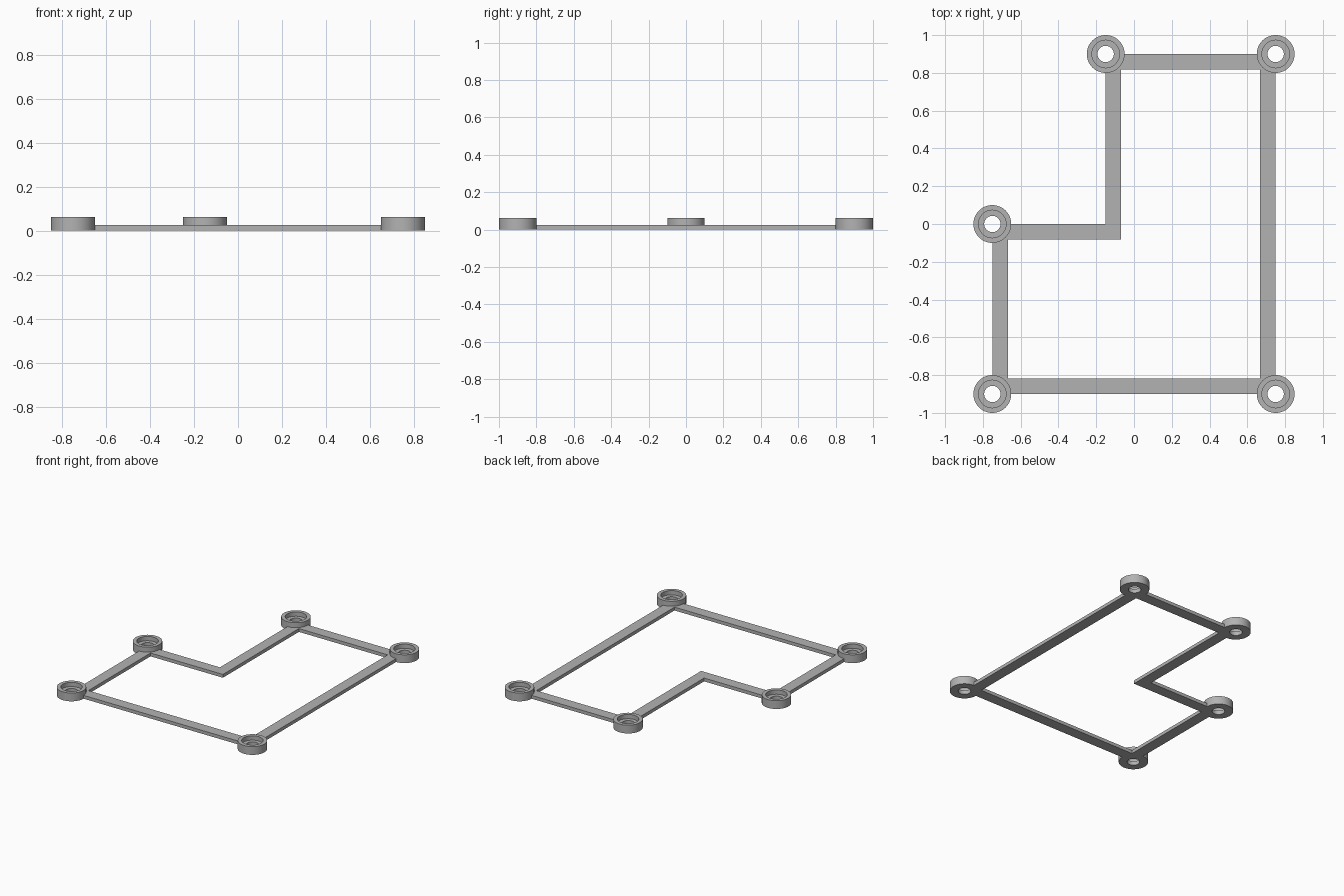
import bpy, bmesh, math

cube = bpy.data.objects.get("Cube")
if cube:
    bpy.data.objects.remove(cube, do_unlink=True)

BAR_W, BAR_H = 0.082, 0.025
RING_H, FLOOR_Z = 0.062, 0.03
OUTER_R, RECESS_R, HOLE_R = 0.1, 0.073, 0.043
SEGMENTS = 64

grey = bpy.data.materials.new("plain_grey")
grey.use_nodes = True
colour = (0.45, 0.45, 0.45, 1)
grey.diffuse_color = colour
grey.node_tree.nodes["Principled BSDF"].inputs["Base Color"].default_value = colour


def add_object(name, bm):
    bmesh.ops.recalc_face_normals(bm, faces=bm.faces)
    mesh = bpy.data.meshes.new(name)
    bm.to_mesh(mesh)
    bm.free()
    mesh.materials.append(grey)
    obj = bpy.data.objects.new(name, mesh)
    bpy.context.collection.objects.link(obj)
    return obj


def select_only(obj):
    bpy.ops.object.select_all(action="DESELECT")
    obj.select_set(True)
    bpy.context.view_layer.objects.active = obj


# Corner path of the frame, counter-clockwise; the notch corner has no mount
corners = [(-0.75, -0.9), (0.75, -0.9), (0.75, 0.9),
           (-0.15, 0.9), (-0.15, 0), (-0.75, 0)]
mounts = {"front_right_mount": corners[0], "front_left_mount": corners[1],
          "back_left_mount": corners[2], "back_right_mount": corners[3],
          "middle_right_mount": corners[5]}


# Inner outline: each corner shifted inward from both of its edges
def inset(i):
    p, c, n = corners[i - 1], corners[i], corners[(i + 1) % len(corners)]
    x, y = c
    for a, b in ((p, c), (c, n)):
        length = math.dist(a, b)
        x -= BAR_W * (b[1] - a[1]) / length
        y += BAR_W * (b[0] - a[0]) / length
    return x, y


# Flat frame of bars
bm = bmesh.new()
count = len(corners)
outer = [bm.verts.new((*c, 0)) for c in corners]
inner = [bm.verts.new((*inset(i), 0)) for i in range(count)]
for i in range(count):
    j = (i + 1) % count
    bm.faces.new((outer[i], outer[j], inner[j], inner[i]))
raised = bmesh.ops.extrude_face_region(bm, geom=bm.faces[:])["geom"]
bmesh.ops.translate(bm, vec=(0, 0, BAR_H),
                    verts=[v for v in raised if isinstance(v, bmesh.types.BMVert)])
frame = add_object("frame", bm)

# Clear the bars out of the mounts, leaving them seated in the ring walls
for x, y in mounts.values():
    bm = bmesh.new()
    bmesh.ops.create_cone(bm, cap_ends=True, segments=SEGMENTS, depth=RING_H * 4,
                          radius1=OUTER_R * 0.95, radius2=OUTER_R * 0.95)
    bmesh.ops.translate(bm, vec=(x, y, 0), verts=bm.verts)
    cutter = add_object("mount_cutter", bm)
    cutter.hide_render = True
    cut = frame.modifiers.new("mount_cut", "BOOLEAN")
    cut.operation, cut.solver, cut.object = "DIFFERENCE", "EXACT", cutter
    select_only(frame)
    bpy.ops.object.modifier_apply(modifier=cut.name)
    bpy.data.objects.remove(cutter, do_unlink=True)

# Round mounts with a through hole and a recessed seat
profile = [(HOLE_R, 0), (OUTER_R, 0), (OUTER_R, RING_H),
           (RECESS_R, RING_H), (RECESS_R, FLOOR_Z), (HOLE_R, FLOOR_Z)]
for name, (x, y) in mounts.items():
    bm = bmesh.new()
    verts = [bm.verts.new((r, 0, z)) for r, z in profile]
    edges = [bm.edges.new((verts[i - 1], verts[i])) for i in range(len(verts))]
    bmesh.ops.spin(bm, geom=verts + edges, cent=(0, 0, 0), axis=(0, 0, 1),
                   angle=math.tau, steps=SEGMENTS, use_merge=True)
    bmesh.ops.remove_doubles(bm, verts=bm.verts, dist=0.0001)
    mount = add_object(name, bm)
    mount.location = (x, y, 0)
    select_only(mount)
    bpy.ops.object.shade_smooth_by_angle(angle=math.radians(30))
